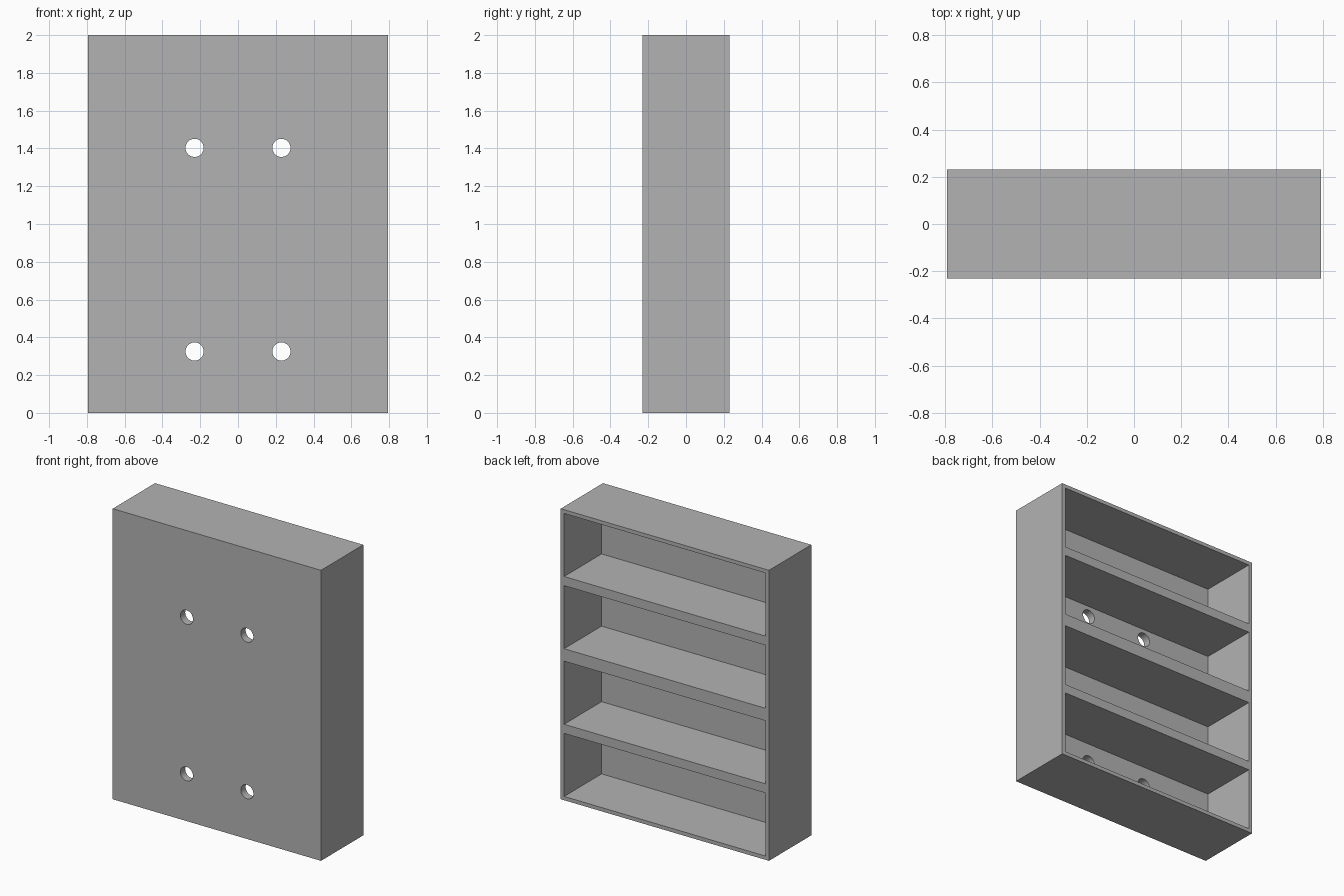
import bpy
import math

if "Cube" in bpy.data.objects:
    bpy.data.objects.remove(bpy.data.objects["Cube"], do_unlink=True)

WIDTH, DEPTH, HEIGHT = 1.586, 0.46, 2.0
WALL, PANEL = 0.026, 0.053
BAY_HEIGHT = 0.434
BAY_CENTRES = (0.243, 0.74, 1.26, 1.757)
HOLE_RADIUS, HOLE_X = 0.048, 0.23
HOLE_HEIGHTS = (0.325, 1.403)

grey = bpy.data.materials.new("neutral grey")
grey.use_nodes = True
colour = (0.45, 0.45, 0.45, 1)
grey.diffuse_color = colour
grey.node_tree.nodes["Principled BSDF"].inputs["Base Color"].default_value = colour


def box(name, size, centre):
    bpy.ops.mesh.primitive_cube_add(size=1, location=centre)
    obj = bpy.context.object
    obj.name = name
    obj.scale = size
    bpy.ops.object.transform_apply(location=True, rotation=False, scale=True)
    obj.data.materials.append(grey)
    return obj


def cut(target, cutter):
    cutter.hide_render = True
    mod = target.modifiers.new("cut", 'BOOLEAN')
    mod.operation = 'DIFFERENCE'
    mod.solver = 'EXACT'
    mod.object = cutter
    bpy.context.view_layer.objects.active = target
    bpy.ops.object.modifier_apply(modifier=mod.name)
    bpy.data.objects.remove(cutter, do_unlink=True)


# Solid cabinet body
cabinet = box("shelf_cabinet", (WIDTH, DEPTH, HEIGHT), (0, 0, HEIGHT / 2))

# Four bays open to the back, leaving the front panel, walls and shelves
bay_front = -DEPTH / 2 + PANEL
bay_back = DEPTH / 2 + 0.1
for z in BAY_CENTRES:
    cut(cabinet, box("bay_cutter",
                     (WIDTH - 2 * WALL, bay_back - bay_front, BAY_HEIGHT),
                     (0, (bay_front + bay_back) / 2, z)))

# Round mounting holes through the front panel
for z in HOLE_HEIGHTS:
    for x in (-HOLE_X, HOLE_X):
        bpy.ops.mesh.primitive_cylinder_add(
            vertices=48, radius=HOLE_RADIUS, depth=0.2,
            location=(x, -DEPTH / 2, z), rotation=(math.pi / 2, 0, 0))
        hole = bpy.context.object
        hole.name = "hole_cutter"
        hole.data.materials.append(grey)
        cut(cabinet, hole)

# Smooth hole walls, crisp edges elsewhere
bpy.ops.object.select_all(action='DESELECT')
cabinet.select_set(True)
bpy.context.view_layer.objects.active = cabinet
bpy.ops.object.shade_smooth_by_angle(angle=math.radians(30))
